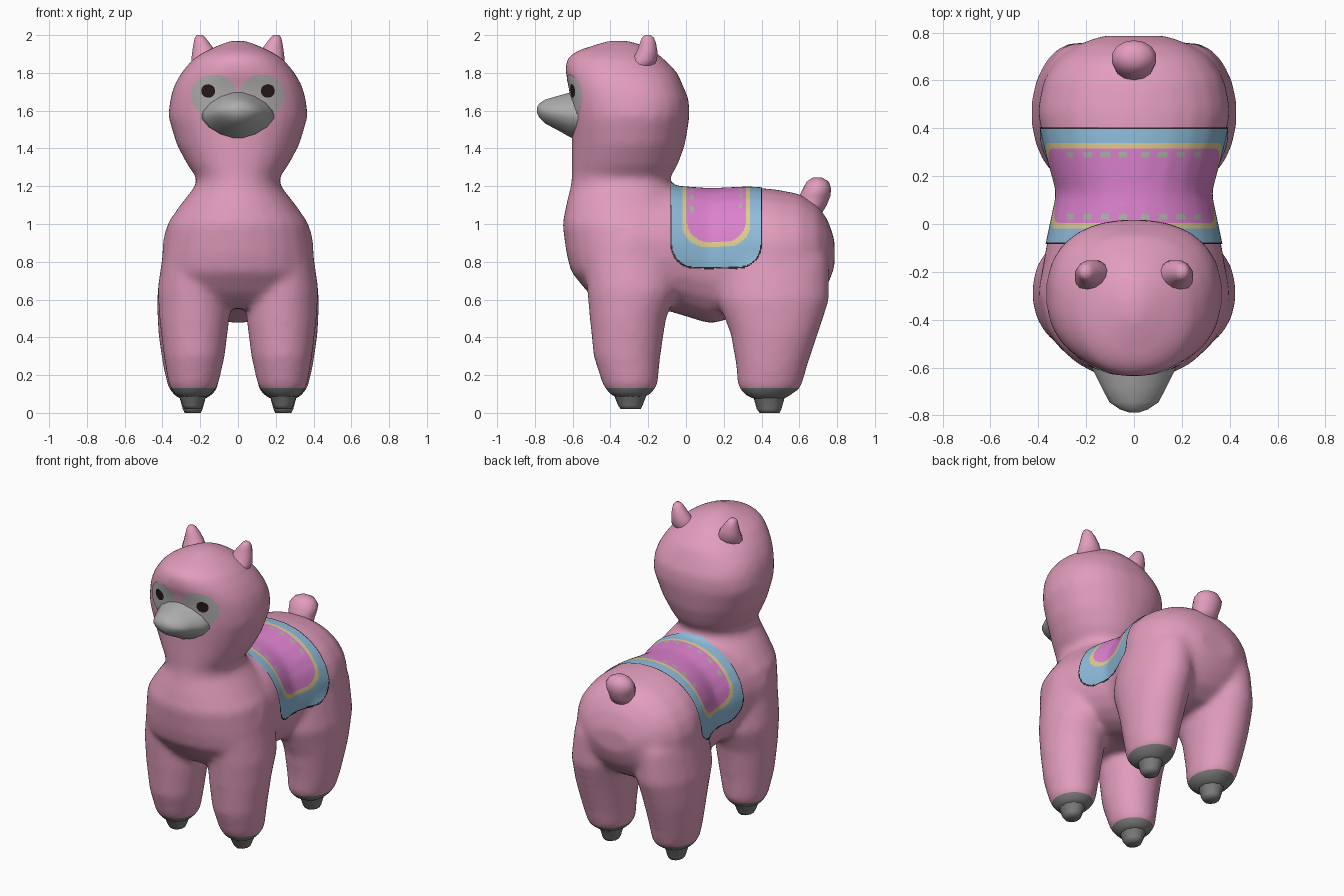
import bpy, bmesh, math
from mathutils import Vector
from mathutils.bvhtree import BVHTree

if "Cube" in bpy.data.objects:
    bpy.data.objects.remove(bpy.data.objects["Cube"])


def material(name, rgb):
    m = bpy.data.materials.new(name)
    m.diffuse_color = (*rgb, 1)
    m.use_nodes = True
    m.node_tree.nodes["Principled BSDF"].inputs["Base Color"].default_value = m.diffuse_color
    return m


PINK = material("pink fleece", (0.76, 0.335, 0.505))
GRAY = material("face gray", (0.42, 0.42, 0.42))
PATCH = material("eye patch gray", (0.44, 0.42, 0.42))
HOOF = material("hoof gray", (0.215, 0.215, 0.215))
DARK = material("eye dark", (0.02, 0.01, 0.01))
EDGE = material("blanket edge dark", (0.03, 0.02, 0.025))
BLUE = material("blanket blue", (0.27, 0.50, 0.70))
GOLD = material("blanket yellow", (0.74, 0.60, 0.28))
ROSE = material("blanket magenta", (0.72, 0.22, 0.62))
DOTS = material("blanket green gray", (0.42, 0.45, 0.40))


def loft(bm, axis, rows, n=20, power=2.0, flip=1):
    """Closed loft; rows are (position, x0, x1, b0, b1[, power]), b is y or z."""
    rings = []
    for t, x0, x1, b0, b1, *own in rows:
        e = 2 / (own[0] if own else power)
        ring = []
        for k in range(n):
            a = 2 * math.pi * (k + 0.5) / n
            c, s = math.cos(a), math.sin(a)
            c = math.copysign(abs(c) ** e, c)
            s = math.copysign(abs(s) ** e, s)
            x = flip * ((x0 + x1) / 2 + c * (x1 - x0) / 2)
            b = (b0 + b1) / 2 + s * (b1 - b0) / 2
            ring.append(bm.verts.new((x, b, t) if axis == 'z' else (x, t, b)))
        rings.append(ring)
    faces = [bm.faces.new(rings[0]), bm.faces.new(rings[-1])]
    for p, q in zip(rings, rings[1:]):
        for k in range(n):
            faces.append(bm.faces.new((p[k], p[(k + 1) % n], q[(k + 1) % n], q[k])))
    bmesh.ops.recalc_face_normals(bm, faces=faces)


def finish(bm, name, mats):
    me = bpy.data.meshes.new(name)
    bm.to_mesh(me)
    bm.free()
    for m in mats:
        me.materials.append(m)
    for p in me.polygons:
        p.use_smooth = True
    ob = bpy.data.objects.new(name, me)
    bpy.context.collection.objects.link(ob)
    return ob


# Fleece: chest, neck and head column, barrel and legs fused into one skin
bm = bmesh.new()
column = [(0.56, -0.42, -0.10, 0.28), (0.64, -0.515, -0.06, 0.37), (0.75, -0.605, 0, 0.40),
          (0.85, -0.63, 0.04, 0.395), (1.0, -0.65, 0.04, 0.37), (1.1, -0.63, 0, 0.30),
          (1.2, -0.605, -0.08, 0.22), (1.25, -0.60, -0.09, 0.215), (1.31, -0.60, -0.05, 0.26),
          (1.42, -0.60, -0.01, 0.32), (1.57, -0.60, 0.015, 0.365, 2.3), (1.66, -0.605, 0.01, 0.355, 2.4),
          (1.73, -0.612, -0.02, 0.335, 2.4), (1.80, -0.635, -0.05, 0.295, 2.2), (1.87, -0.63, -0.12, 0.235),
          (1.91, -0.58, -0.17, 0.17), (1.95, -0.46, -0.25, 0.08), (1.966, -0.40, -0.32, 0.03)]
loft(bm, 'z', [(z, -w, w, a, b, *e) for z, a, b, w, *e in column], 24, 2.1)
barrel = [(-0.45, 0.62, 1.10, 0.30), (-0.30, 0.57, 1.17, 0.40), (-0.08, 0.54, 1.195, 0.36),
          (0.13, 0.475, 1.18, 0.315), (0.33, 0.53, 1.19, 0.37), (0.47, 0.52, 1.18, 0.40),
          (0.60, 0.54, 1.155, 0.375), (0.69, 0.60, 1.10, 0.315), (0.745, 0.68, 1.02, 0.23),
          (0.78, 0.77, 0.92, 0.14)]
loft(bm, 'y', [(y, -w, w, a, b) for y, a, b, w in barrel], 24, 2.1)
front_leg = [(0.085, 0.16, 0.32, -0.385, -0.21), (0.115, 0.135, 0.34, -0.41, -0.18),
             (0.145, 0.11, 0.362, -0.435, -0.155), (0.30, 0.075, 0.388, -0.485, -0.14),
             (0.50, 0.05, 0.412, -0.505, -0.11), (0.65, 0.05, 0.422, -0.52, -0.05),
             (0.80, 0.06, 0.40, -0.53, -0.06), (0.92, 0.10, 0.33, -0.52, -0.12)]
back_leg = [(0.08, 0.16, 0.32, 0.34, 0.53), (0.105, 0.135, 0.34, 0.31, 0.56),
            (0.135, 0.11, 0.365, 0.28, 0.605), (0.25, 0.10, 0.392, 0.27, 0.638),
            (0.42, 0.08, 0.417, 0.24, 0.695), (0.60, 0.05, 0.425, 0.17, 0.755),
            (0.80, 0.05, 0.395, 0.18, 0.755), (0.95, 0.08, 0.34, 0.3, 0.70)]
for side in (-1, 1):
    for leg in (front_leg, back_leg):
        loft(bm, 'z', leg, flip=side)
fleece = finish(bm, "fleece", [PINK, HOOF])
mod = fleece.modifiers.new("fuse", 'REMESH')
mod.mode, mod.voxel_size, mod.use_smooth_shade = 'VOXEL', 0.02, True
mod = fleece.modifiers.new("soften", 'SMOOTH')
mod.factor, mod.iterations = 0.5, 12
mod = fleece.modifiers.new("fluff", 'DISPLACE')
mod.strength, mod.mid_level = 0.006, 0
dg = bpy.context.evaluated_depsgraph_get()
skin = bpy.data.meshes.new_from_object(fleece.evaluated_get(dg))
fleece.modifiers.clear()
fleece.data = skin
# Level cut where the fleece ends and the gray feet begin
bm = bmesh.new()
bm.from_mesh(skin)
bmesh.ops.bisect_plane(bm, geom=bm.verts[:] + bm.edges[:] + bm.faces[:], plane_co=(0, 0, 0.132), plane_no=(0, 0, 1))
bm.to_mesh(skin)
bm.free()
skin.materials.clear()
skin.materials.append(PINK)
skin.materials.append(HOOF)
for p in skin.polygons:
    p.use_smooth = True
    p.material_index = 1 if p.center.z < 0.132 else 0
tree = BVHTree.FromPolygons([v.co for v in skin.vertices], [p.vertices for p in skin.polygons])

# Hooves, ears and eyes, mirrored
for side, word in ((-1, "left"), (1, "right")):
    for name, y, z in (("front", -0.295, 0.02), ("back", 0.44, 0.0)):
        bm = bmesh.new()
        loft(bm, 'z', [(z, 0.195, 0.285, y - 0.05, y + 0.055), (z + 0.02, 0.185, 0.295, y - 0.065, y + 0.065),
                       (0.09, 0.165, 0.315, y - 0.085, y + 0.085), (0.13, 0.13, 0.345, y - 0.115, y + 0.115)],
             10, 2, side)
        finish(bm, f"{name}_{word}_hoof", [HOOF])
    bm = bmesh.new()
    loft(bm, 'z', [(1.80, 0.07, 0.23, -0.34, -0.19), (1.87, 0.09, 0.25, -0.285, -0.15),
                   (1.92, 0.12, 0.243, -0.26, -0.15), (1.96, 0.15, 0.236, -0.245, -0.158),
                   (1.985, 0.17, 0.23, -0.235, -0.168), (2.0, 0.185, 0.22, -0.22, -0.185)], 12, 2, side)
    finish(bm, f"{word}_ear", [PINK])

    # Thin discs laid on the face: gray patch and dark eye
    for name, cx, cz, rx, rz, lift, mat in (("eye_patch", 0.125, 1.68, 0.122, 0.112, 0.004, PATCH),
                                            ("eye", 0.155, 1.705, 0.036, 0.036, 0.009, DARK)):
        bm = bmesh.new()
        n, rings = 24, []
        for r in (0.02, 0.2, 0.4, 0.6, 0.8, 1):
            ring = []
            for k in range(n):
                a = 2 * math.pi * k / n
                start = Vector((side * (cx + r * rx * math.cos(a)), -1, cz + r * rz * math.sin(a)))
                hit, nor, _, _ = tree.ray_cast(start, Vector((0, 1, 0)))
                nor = nor if nor.y < 0 else -nor
                ring.append(bm.verts.new(hit + nor * lift))
            rings.append(ring)
        bm.faces.new(rings[0])
        for p, q in zip(rings, rings[1:]):
            for k in range(n):
                bm.faces.new((p[k], p[(k + 1) % n], q[(k + 1) % n], q[k]))
        bmesh.ops.recalc_face_normals(bm, faces=bm.faces)
        if sum(f.normal.y for f in bm.faces) > 0:
            bmesh.ops.reverse_faces(bm, faces=bm.faces)
        finish(bm, f"{word}_{name}", [mat])

# Snout: slightly diamond-shaped muzzle
bm = bmesh.new()
loft(bm, 'y', [(-0.52, -0.22, 0.22, 1.43, 1.72), (-0.61, -0.175, 0.175, 1.455, 1.70),
               (-0.68, -0.14, 0.14, 1.495, 1.68), (-0.745, -0.105, 0.105, 1.53, 1.66),
               (-0.775, -0.06, 0.06, 1.56, 1.64), (-0.788, -0.02, 0.02, 1.585, 1.62)], 16, 1.7)
finish(bm, "snout", [GRAY])

# Tail: a rounded stub leaning up and back
bm = bmesh.new()
loft(bm, 'z', [(1.04, -0.10, 0.10, 0.55, 0.71), (1.10, -0.08, 0.08, 0.59, 0.745),
               (1.15, -0.09, 0.09, 0.60, 0.765), (1.19, -0.095, 0.095, 0.62, 0.768),
               (1.225, -0.07, 0.07, 0.64, 0.755), (1.245, -0.03, 0.03, 0.67, 0.72)], 14, 2)
finish(bm, "tail", [PINK])


# Saddle blanket: a thin sheet laid on the back, cut and coloured by U-shaped bands
def u_shape(y, z, half, bottom, r):
    return math.hypot(max(abs(y - 0.16) - half + r, 0), max(bottom + r - z, 0)) - r


def band(c):
    if u_shape(c.y, c.z, 0.235, 0.773, 0.12) > 0 and (c.y > 0.2 or c.z < 1.1):
        return 0
    if u_shape(c.y, c.z, 0.180, 0.88, 0.12) > 0:
        return 1
    if u_shape(c.y, c.z, 0.155, 0.905, 0.11) > 0:
        return 2
    row = abs(abs(c.y - 0.16) - 0.13) < 0.011
    return 4 if row and abs(c.x) < 0.28 and abs(abs(c.x) % 0.075 - 0.045) < 0.018 else 3


bm = bmesh.new()
NY, NA, grid = 90, 200, []
for i in range(NY + 1):
    y = 0.16 + 0.243 * (2 * i / NY - 1)
    line = []
    for j in range(NA + 1):
        a = math.radians(108) * (2 * j / NA - 1)
        d = Vector((math.sin(a), 0, math.cos(a)))
        hit, nor, _, _ = tree.ray_cast(Vector((0, y, 0.82)), d)
        line.append(bm.verts.new(hit + d * 0.006))
    grid.append(line)
for i in range(NY):
    for j in range(NA):
        quad = (grid[i][j], grid[i + 1][j], grid[i + 1][j + 1], grid[i][j + 1])
        c = sum((v.co for v in quad), Vector()) / 4
        if max(v.co.z for v in quad) < 1.23 and u_shape(c.y, c.z, 0.243, 0.763, 0.13) < 0:
            f = bm.faces.new(quad)
            f.normal_update()
            if f.normal.dot(c - Vector((0, c.y, 0.82))) < 0:
                f.normal_flip()
            f.material_index = band(c)
bmesh.ops.delete(bm, geom=[v for v in bm.verts if not v.link_faces], context='VERTS')
finish(bm, "saddle_blanket", [EDGE, BLUE, GOLD, ROSE, DOTS])
